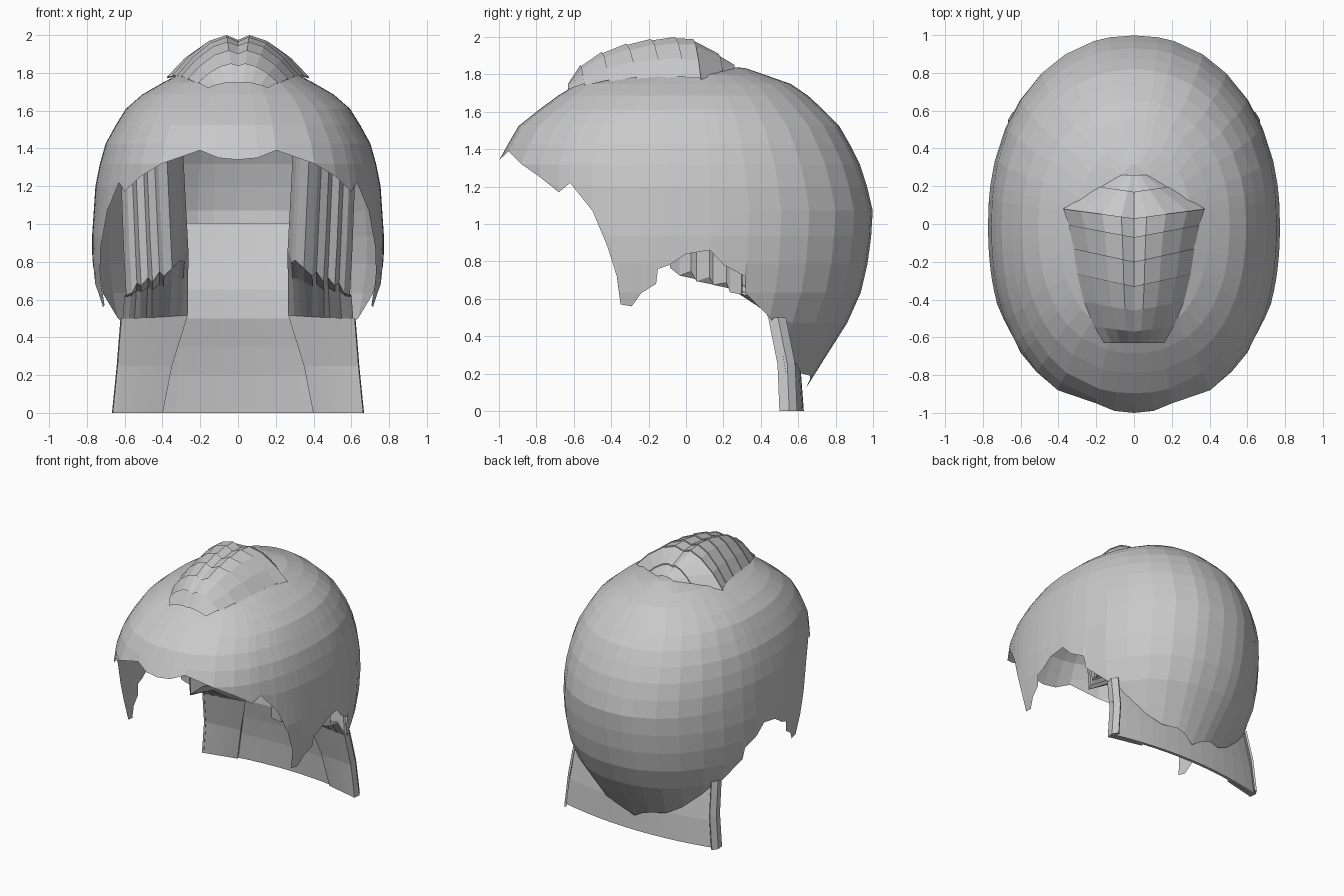
import bpy
import bmesh
import math
from mathutils import Vector

if "Cube" in bpy.data.objects:
    bpy.data.objects.remove(bpy.data.objects["Cube"], do_unlink=True)

GREY = (0.58, 0.58, 0.58, 1)
material = bpy.data.materials.new("hair_grey")
material.use_nodes = True
material.diffuse_color = GREY
material.node_tree.nodes["Principled BSDF"].inputs["Base Color"].default_value = GREY

CENTRE = Vector((0, 0, 1))


def lookup(table, key):
    """Piecewise linear value from sorted (key, value) pairs."""
    if key <= table[0][0]:
        return table[0][1]
    for (k0, v0), (k1, v1) in zip(table, table[1:]):
        if key <= k1:
            return v0 + (v1 - v0) * (key - k0) / (k1 - k0)
    return table[-1][1]


def sheet(name, rows, thickness=0):
    """Flat shaded surface through rows of points, mirrored across x."""
    bm = bmesh.new()
    grid = [[bm.verts.new(point) for point in row] for row in rows]
    for lower, upper in zip(grid, grid[1:]):
        for i in range(len(lower) - 1):
            bm.faces.new((lower[i], lower[i + 1], upper[i + 1], upper[i]))
    bmesh.ops.remove_doubles(bm, verts=bm.verts, dist=0.0005)
    bmesh.ops.recalc_face_normals(bm, faces=bm.faces)
    outward = sum(f.normal.dot(f.calc_center_median() - CENTRE) * f.calc_area()
                  for f in bm.faces)
    if outward < 0:
        bmesh.ops.reverse_faces(bm, faces=bm.faces)
    mesh = bpy.data.meshes.new(name)
    bm.to_mesh(mesh)
    bm.free()
    mesh.materials.append(material)
    obj = bpy.data.objects.new(name, mesh)
    bpy.context.collection.objects.link(obj)
    mirror = obj.modifiers.new("mirror", "MIRROR")
    mirror.merge_threshold = 0.002
    if thickness:
        solid = obj.modifiers.new("thickness", "SOLIDIFY")
        solid.thickness = thickness
        solid.offset = 0
    return obj


# Cap of hair: radius by height towards the front, side and back
TOP = 1.85
front_radius = [(1.34, 1), (1.52, .9), (1.64, .75), (1.745, .6), (1.82, .3), (TOP, 0)]
side_radius = [(.12, .5), (.5, .72), (.7, .765), (.9, .775), (1.2, .755), (1.4, .715),
               (1.6, .605), (1.7, .49), (1.8, .3), (TOP, 0)]
back_radius = [(.12, .64), (.22, .7), (.4, .82), (.57, .92), (.85, .985), (1.1, 1),
               (1.35, .92), (1.54, .81), (1.735, .6), (1.84, .3), (TOP, 0)]

# Ragged lower rim: position from front (-1) to back (1), and height
rim = [(-1, 1.34), (-.995, 1.35), (-.976, 1.39), (-.88, 1.32), (-.78, 1.25),
       (-.68, 1.17), (-.62, 1.22), (-.5, 1.07), (-.42, .88), (-.37, .72),
       (-.35, .57), (-.29, .56), (-.24, .63), (-.16, .68), (-.15, .76),
       (-.09, .78), (0, .84), (.13, .86), (.21, .78), (.33, .72), (.34, .63),
       (.51, .5), (.66, .38), (.8, .26), (.9, .2), (.97, .19), (.99, .17), (1, .12)]


def cap_point(f, z):
    reach = lookup(front_radius if f < 0 else back_radius, z)
    power = 2.3 if f < 0 else 2.15
    x = lookup(side_radius, z) * (1 - abs(f) ** power) ** (1 / power)
    return x, f * reach, z


# Level rings that stop at the rim
LEVELS = 16
heights = [TOP - (TOP - rim[-1][1]) * (i / LEVELS) ** 1.7 for i in range(LEVELS + 1)]
sheet("hair_cap", [[cap_point(f, max(z, low)) for z in heights] for f, low in rim])

# Braided crest: (y, half width, crest height, base height), stepped plates
crest = [(-.63, .16, 1.75, 1.72), (-.57, .21, 1.85, 1.75), (-.46, .265, 1.92, 1.77),
         (-.33, .3, 1.965, 1.785), (-.2, .32, 1.99, 1.79), (-.07, .345, 2, 1.79),
         (.03, .375, 1.99, 1.78), (.17, .18, 1.91, 1.82), (.26, .07, 1.85, 1.83)]
section = [(0, .88), (.18, 1), (.45, .85), (.75, .47), (1, 0)]
crest_rows = []
for i, (y, width, top, base) in enumerate(crest):
    sweep = .07 * math.sin(math.pi * i / (len(crest) - 1))

    def crest_row(drop):
        return [(u * width, y + sweep * u, base + (top - base) * h - drop)
                for u, h in section]

    crest_rows.append(crest_row(0))
    if 0 < i < len(crest) - 1:
        crest_rows.append(crest_row(.009))
sheet("braided_crest", crest_rows)

# Nape panel: (z, y at the middle, half width, forward curl of the edges)
nape = [(0, .62, .655, .08), (.2, .605, .645, .08), (.35, .58, .63, .08),
        (.5, .545, .6, .07), (.65, .56, .57, .06), (.8, .68, .5, .05), (1, .85, .42, .05)]
COLUMNS = 6
nape_rows = []
for z, y, width, curl in nape:
    nape_rows.append([(width * i / COLUMNS, y - curl * (i / COLUMNS) ** 2, z)
                      for i in range(COLUMNS + 1)])
sheet("nape_panel", nape_rows, .02)

# Side locks: straight tails below, then a ridged fold rising inside the cap
tails = [((.4, .57, 0), (.655, .51, 0)), ((.35, .54, .25), (.63, .5, .25)),
         ((.27, .48, .52), (.61, .45, .5))]
fold = [(.27, .16, .86), (.29, .05, .8), (.31, .0, .81), (.35, -.08, .77),
        (.39, -.03, .73), (.41, .03, .75), (.45, .06, .7), (.47, .13, .72),
        (.51, .15, .68), (.53, .22, .69), (.56, .24, .64), (.59, .3, .63)]
last = len(fold) - 1
lock_rows = [[Vector(inner).lerp(Vector(outer), i / last) for i in range(len(fold))]
             for inner, outer in tails]
lock_rows.append([a.lerp(Vector(b), .5) + Vector((0, 0, .055))
                  for a, b in zip(lock_rows[-1], fold)])
for rise in (0, .3, .65, 1):
    lock_rows.append([(x + .03 * rise, y, z + (1.42 - z) * rise) for x, y, z in fold])
sheet("side_locks", lock_rows, .015)

# Narrow outer strand along the edge of each tail
strand_rows = []
for inner, (x, y, z) in tails:
    strand_rows.append([(x, y - .01, z), (x + .005, y + .04, z), (x - .02, y + .08, z)])
sheet("outer_strands", strand_rows, .015)
